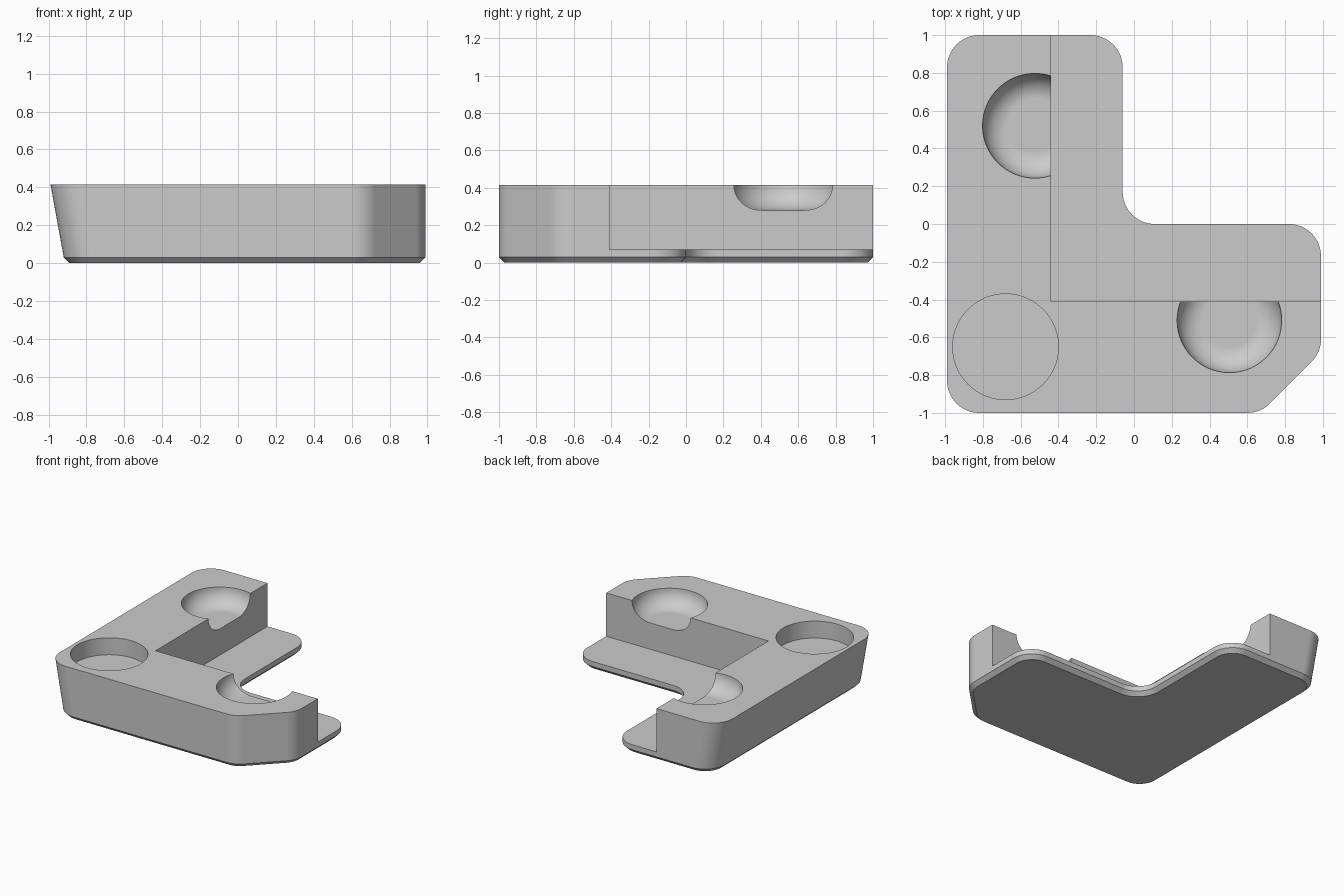
import bpy, bmesh, math
from mathutils import Vector

TOP, LIP, CHAMFER = 0.415, 0.07, 0.03
RADIUS, SEGS = 0.17, 12

cube = bpy.data.objects.get("Cube")
if cube:
    bpy.data.objects.remove(cube)

grey = bpy.data.materials.new("light grey")
grey.use_nodes = True
grey.diffuse_color = (0.6, 0.6, 0.6, 1)
grey.node_tree.nodes["Principled BSDF"].inputs["Base Color"].default_value = (0.6, 0.6, 0.6, 1)


def new_object(name, bm):
    bmesh.ops.recalc_face_normals(bm, faces=bm.faces)
    mesh = bpy.data.meshes.new(name)
    bm.to_mesh(mesh)
    bm.free()
    mesh.materials.append(grey)
    obj = bpy.data.objects.new(name, mesh)
    bpy.context.collection.objects.link(obj)
    return obj


def outline(left, inset):
    """Filleted L with one clipped corner, offset inwards by inset."""
    corners = [Vector(p) for p in [(left, -1), (0.67, -1), (0.99, -0.68), (0.99, 0),
                                   (-0.06, 0), (-0.06, 1), (left, 1)]]
    points = []
    for i, c in enumerate(corners):
        a = (c - corners[i - 1]).normalized()
        b = (corners[(i + 1) % len(corners)] - c).normalized()
        turn = math.atan2(a.x * b.y - a.y * b.x, a.dot(b))
        side = 1 if turn > 0 else -1
        normal = Vector((-a.y, a.x)) * side
        centre = c - a * RADIUS * math.tan(abs(turn) / 2) + normal * RADIUS
        radius = RADIUS - inset * side
        start = math.atan2(-normal.y, -normal.x)
        for k in range(SEGS + 1):
            t = start + turn * k / SEGS
            points.append((centre.x + radius * math.cos(t), centre.y + radius * math.sin(t)))
    return points


def loft(name, rings):
    """Skin closed rings of 3D points and cap both ends."""
    bm = bmesh.new()
    loops = [[bm.verts.new(p) for p in ring] for ring in rings]
    n = len(loops[0])
    for low, high in zip(loops, loops[1:]):
        for i in range(n):
            j = (i + 1) % n
            bm.faces.new((low[i], low[j], high[j], high[i]))
    bm.faces.new(loops[0][::-1])
    bm.faces.new(loops[-1])
    return new_object(name, bm)


def turned(name, x, y, profile, sides=64):
    """Round cutter from (radius, height) pairs."""
    return loft(name, [[(x + r * math.cos(math.tau * i / sides),
                         y + r * math.sin(math.tau * i / sides), z)
                        for i in range(sides)] for r, z in profile])


# L-shaped body with a leaning left wall and a chamfered base
body = loft("corner_block", [[(x, y, z) for x, y in outline(left, inset)]
                             for left, inset, z in [(-0.92, CHAMFER, 0), (-0.92, 0, CHAMFER),
                                                    (-0.99, 0, TOP)]])

# Step that leaves the thin lip along the inner edges
bm = bmesh.new()
bmesh.ops.create_cube(bm, size=2)
bmesh.ops.translate(bm, verts=bm.verts, vec=(-0.44 + 1, -0.41 + 1, LIP + 1))
cutters = [new_object("step_cutter", bm)]

# Two rounded finger dishes and one straight round recess
depth, r = 0.135, 0.277
dish = [(r - depth * (1 - math.cos(a)), TOP - depth * math.sin(a))
        for a in [math.pi / 2 * (1 - k / SEGS) for k in range(SEGS + 1)]] + [(r, TOP + 0.1)]
cutters.append(turned("back_dish_cutter", -0.525, 0.52, dish))
cutters.append(turned("side_dish_cutter", 0.505, -0.51, dish))
cutters.append(turned("recess_cutter", -0.68, -0.65, [(0.28, TOP - depth), (0.28, TOP + 0.1)]))

bpy.ops.object.select_all(action="DESELECT")
bpy.context.view_layer.objects.active = body
body.select_set(True)
for cutter in cutters:
    cut = body.modifiers.new("cut", "BOOLEAN")
    cut.operation, cut.solver, cut.object = "DIFFERENCE", "EXACT", cutter
    bpy.ops.object.modifier_apply(modifier=cut.name)
    bpy.data.objects.remove(cutter)

bpy.ops.object.shade_smooth_by_angle(angle=math.radians(30))
weighted = body.modifiers.new("even shading", "WEIGHTED_NORMAL")
weighted.keep_sharp = True
